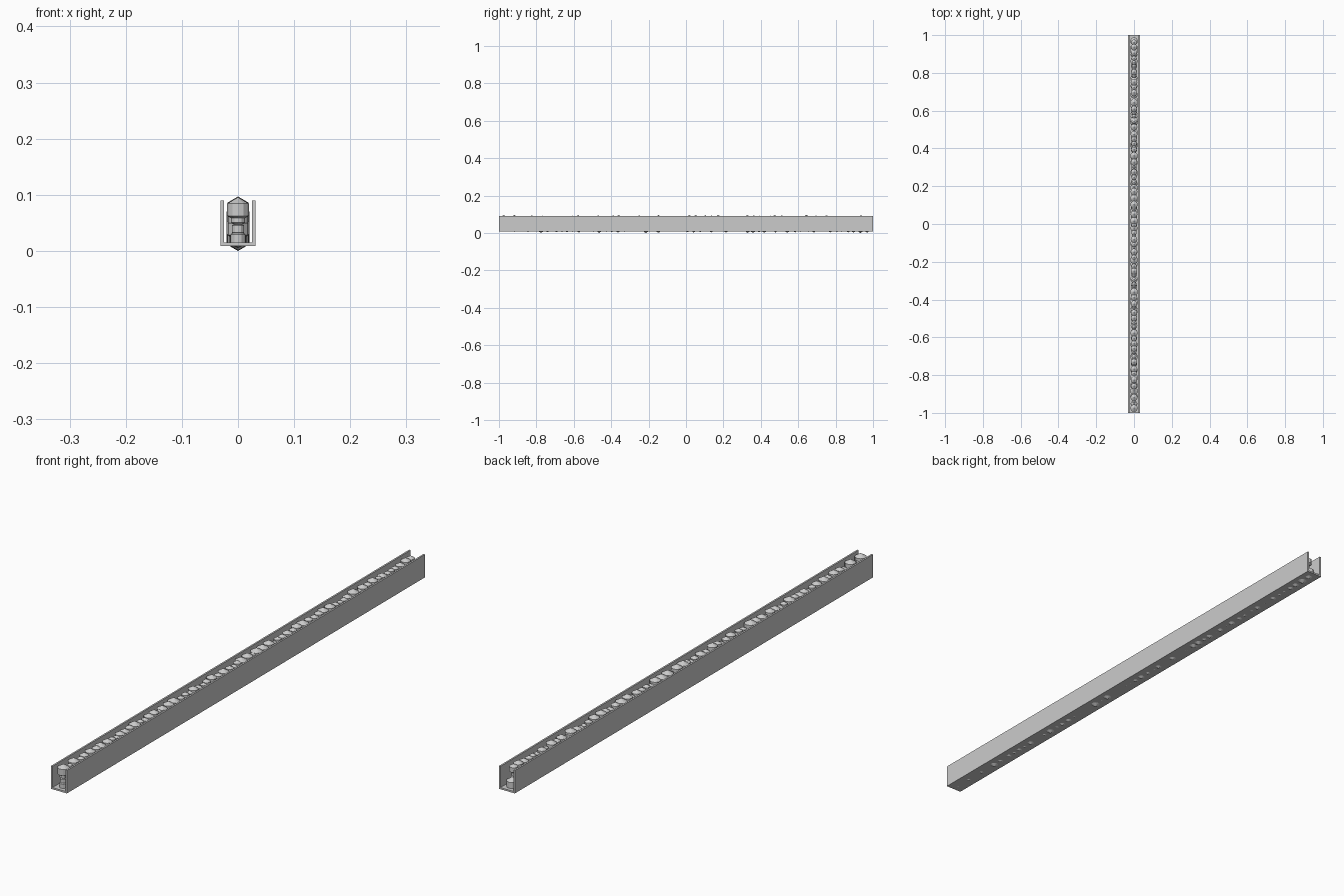
import bpy, bmesh, random
from mathutils import Matrix

if "Cube" in bpy.data.objects:
    bpy.data.objects.remove(bpy.data.objects["Cube"])

random.seed(7)


def finish(name, bm):
    mesh = bpy.data.meshes.new(name)
    bm.to_mesh(mesh)
    bm.free()
    ob = bpy.data.objects.new(name, mesh)
    bpy.context.collection.objects.link(ob)
    return ob


def box(name, x0, x1, z0, z1):
    bm = bmesh.new()
    bmesh.ops.create_cube(bm, size=1)
    bmesh.ops.scale(bm, vec=(x1 - x0, 2, z1 - z0), verts=bm.verts)
    bmesh.ops.translate(bm, vec=((x0 + x1) / 2, 0, (z0 + z1) / 2), verts=bm.verts)
    return finish(name, bm)


# Two long side plates joined by a floor plate
box("left_side_plate", -0.031, -0.025, 0.009, 0.09)
box("right_side_plate", 0.025, 0.031, 0.009, 0.09)
box("floor_plate", -0.025, 0.025, 0.009, 0.015)

# Rows of coarse balls with cone-like caps filling the channel
bm = bmesh.new()
for row in range(4):
    y = -0.975
    while y < 0.975:
        r = random.uniform(0.011, 0.0235)
        z = 0.0235 + row * 0.0167 + random.uniform(-0.002, 0.002)
        z = min(max(z, r), 0.097 - r)
        bmesh.ops.create_uvsphere(bm, u_segments=12, v_segments=3, radius=r,
                                  matrix=Matrix.Translation((0, y, z)))
        y += r * random.uniform(1.3, 1.9)
finish("filling_balls", bm)
